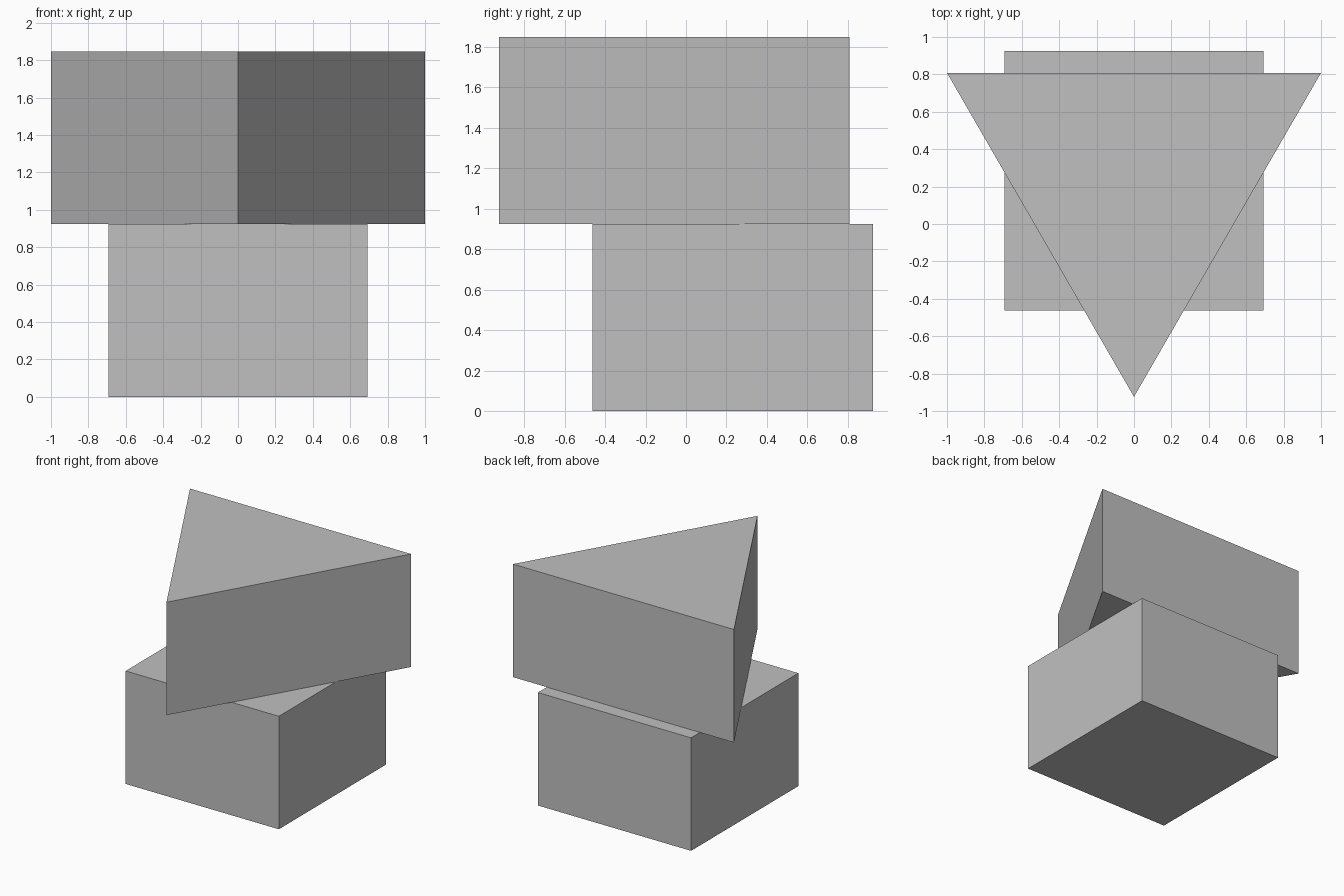
import bpy
import bmesh
from math import sqrt, radians
from mathutils import Matrix

cube = bpy.data.objects.get("Cube")
if cube:
    bpy.data.objects.remove(cube, do_unlink=True)

# Shared proportions
R = 2 / sqrt(3)          # circumradius of the triangle with side 2
HEIGHT = 0.8 * R         # height of each block
HALF = 0.6 * R           # half the width of the square block
CENTRE_Y = 0.2 * R

# Single plain colour
grey = bpy.data.materials.new("plain_grey")
grey.use_nodes = True
colour = (0.53, 0.53, 0.53, 1)
grey.diffuse_color = colour
grey.node_tree.nodes["Principled BSDF"].inputs["Base Color"].default_value = colour


def prism(name, sides, radius, turn, base_z):
    """Upright regular prism with flat faces."""
    bm = bmesh.new()
    bmesh.ops.create_cone(
        bm, cap_ends=True, segments=sides, radius1=radius, radius2=radius,
        depth=HEIGHT, matrix=Matrix.Rotation(radians(turn), 4, "Z"))
    # Turn so that a corner or a side faces the front
    bmesh.ops.translate(bm, verts=bm.verts, vec=(0, CENTRE_Y, base_z + HEIGHT / 2))
    bmesh.ops.recalc_face_normals(bm, faces=bm.faces)
    mesh = bpy.data.meshes.new(name)
    bm.to_mesh(mesh)
    bm.free()
    mesh.materials.append(grey)
    obj = bpy.data.objects.new(name, mesh)
    bpy.context.collection.objects.link(obj)
    return obj


def face_front(obj, corner):
    """Rotate about the block's own axis until a corner or a side faces -y."""
    mesh = obj.data
    first = mesh.vertices[0].co
    dx, dy = first.x, first.y - CENTRE_Y
    from math import atan2
    target = radians(-90 if corner else -45)
    spin = Matrix.Rotation(target - atan2(dy, dx), 4, "Z")
    pivot = Matrix.Translation((0, CENTRE_Y, 0))
    mesh.transform(pivot @ spin @ pivot.inverted())


# Square lower block
face_front(prism("square_base", 4, HALF * sqrt(2), 0, 0), corner=False)

# Triangular upper block, one edge pointing to the front
face_front(prism("triangular_top", 3, R, 0, HEIGHT), corner=True)
